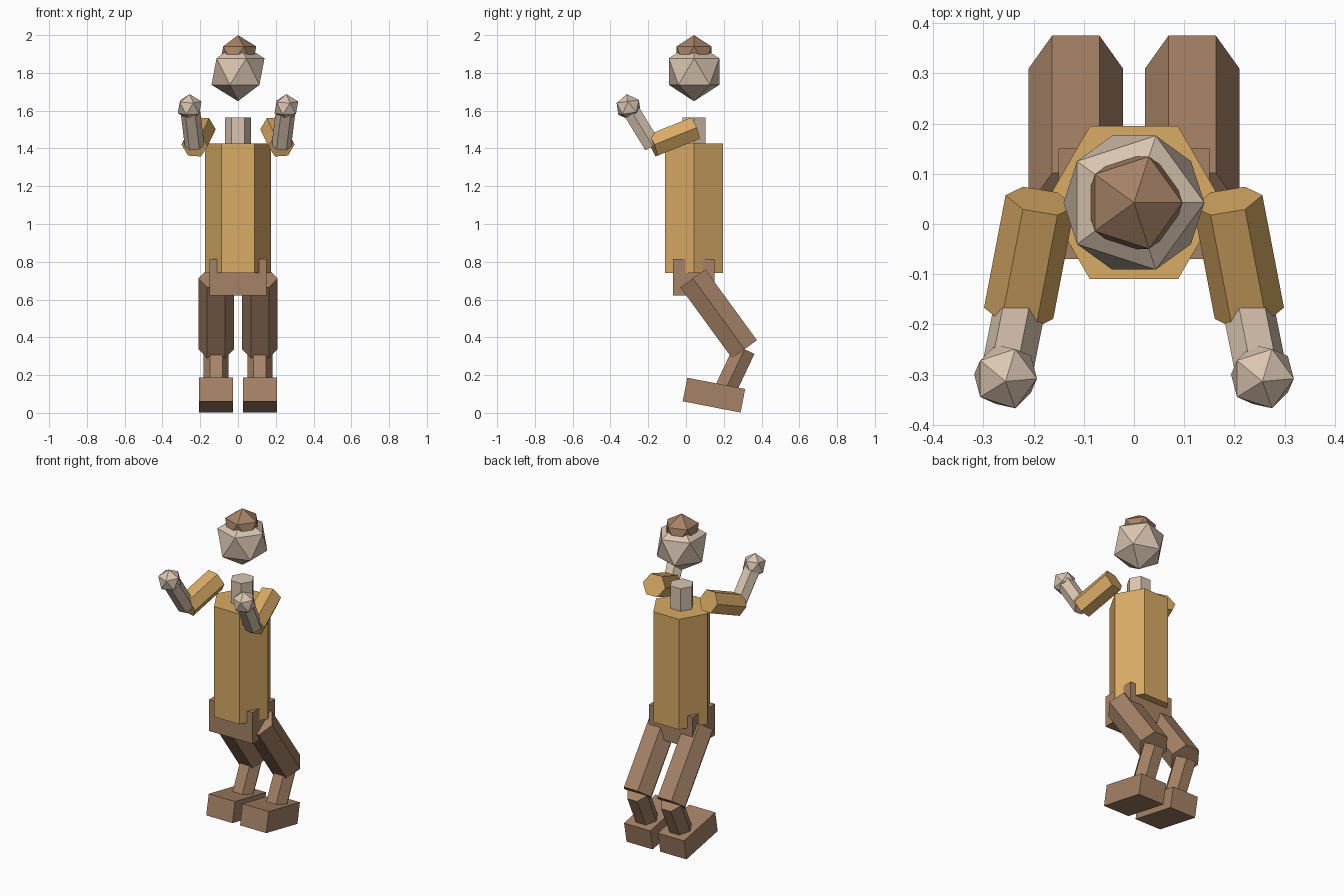
import bpy
import bmesh
import math
from mathutils import Matrix, Vector

cube = bpy.data.objects.get("Cube")
if cube:
    bpy.data.objects.remove(cube, do_unlink=True)


def material(name, rgb):
    mat = bpy.data.materials.new(name)
    mat.use_nodes = True
    mat.diffuse_color = (*rgb, 1)
    mat.node_tree.nodes["Principled BSDF"].inputs["Base Color"].default_value = (*rgb, 1)
    return mat


shirt = material("gold_shirt", (0.69, 0.405, 0.13))
skin = material("light_skin", (0.70, 0.56, 0.44))
brown = material("brown_cloth", (0.38, 0.225, 0.135))


def finish(name, bm, mat, matrix):
    bm.transform(matrix)
    mesh = bpy.data.meshes.new(name)
    bm.to_mesh(mesh)
    bm.free()
    mesh.materials.append(mat)
    obj = bpy.data.objects.new(name, mesh)
    bpy.context.collection.objects.link(obj)
    return obj


def hex_limb(name, start, end, radius, mat):
    """Six-sided prism between two points, with two corners pointing sideways."""
    start, end = Vector(start), Vector(end)
    z = (end - start).normalized()
    x = (Vector((1, 0, 0)) - z * z.x).normalized()
    y = z.cross(x)
    frame = Matrix((x, y, z)).transposed().to_4x4()
    bm = bmesh.new()
    bmesh.ops.create_cone(bm, cap_ends=True, segments=6, radius1=radius,
                          radius2=radius, depth=(end - start).length)
    return finish(name, bm, mat, Matrix.Translation((start + end) / 2) @ frame
                  @ Matrix.Rotation(math.pi / 2, 4, "Z"))


def box(name, centre, size, mat, tilt=0):
    bm = bmesh.new()
    bmesh.ops.create_cube(bm, size=1)
    return finish(name, bm, mat, Matrix.Translation(centre)
                  @ Matrix.Rotation(math.radians(tilt), 4, "X")
                  @ Matrix.Diagonal((*size, 1)))


def ball(name, centre, radius, mat, tilt=0):
    bm = bmesh.new()
    bmesh.ops.create_icosphere(bm, subdivisions=1, radius=radius)
    return finish(name, bm, mat, Matrix.Translation(centre)
                  @ Matrix.Rotation(math.radians(tilt), 4, "X"))


# Body and head, the head floating above the neck
MID = 0.0425
hex_limb("torso", (0, MID, 0.74), (0, MID, 1.425), 0.176, shirt)
hex_limb("neck", (0, MID, 1.38), (0, MID, 1.565), 0.07, skin)
box("hips", (0, 0.04, 0.718), (0.30, 0.22, 0.195), brown)
ball("head", (0, MID, 1.807), 0.157, skin)
ball("hair", (0, MID, 1.892), 0.108, brown)

# Arms and legs on both sides
for side, s in (("left", 1), ("right", -1)):
    elbow = (s * 0.23, -0.178, 1.416)
    hex_limb(side + "_upper_arm", (s * 0.187, 0.046, 1.506), elbow, 0.07, shirt)
    hex_limb(side + "_forearm", elbow, (s * 0.256, -0.308, 1.628), 0.052, skin)
    ball(side + "_hand", (s * 0.256, -0.304, 1.618), 0.07, skin, 8)

    leg_x = s * 0.116
    knee = (leg_x, 0.31, 0.337)
    hex_limb(side + "_thigh", (leg_x, 0.036, 0.712), knee, 0.094, brown)
    hex_limb(side + "_shin", knee, (leg_x, 0.212, 0.13), 0.067, brown)
    box(side + "_foot", (leg_x, 0.148, 0.094), (0.18, 0.312, 0.127), brown, -11)
